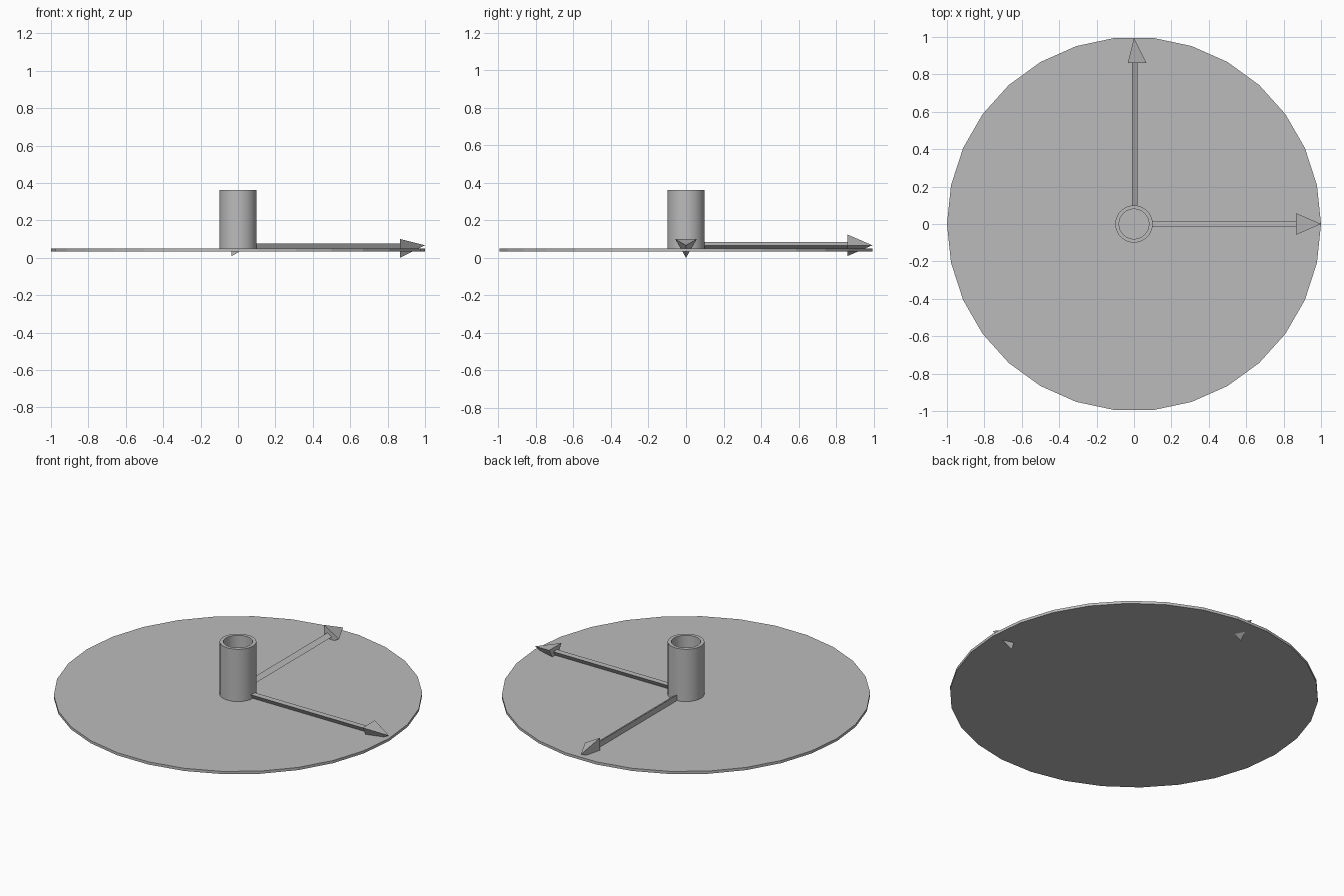
import bpy
import bmesh
from math import cos, sin, tau, radians
from mathutils import Vector

cube = bpy.data.objects.get("Cube")
if cube:
    bpy.data.objects.remove(cube, do_unlink=True)

grey = bpy.data.materials.new("plain_grey")
grey.use_nodes = True
colour = (0.5, 0.5, 0.5, 1)
grey.diffuse_color = colour
grey.node_tree.nodes["Principled BSDF"].inputs["Base Color"].default_value = colour


def loft(name, stations, sides, axis=(0, 0, 1), first=(1, 0, 0), origin=(0, 0, 0), closed=False):
    """Join rings of (distance, radius) along an axis; radius 0 makes a tip.
    The first corner of each ring points along 'first'. Closed joins last to first."""
    axis, first, origin = Vector(axis), Vector(first), Vector(origin)
    side = axis.cross(first)
    bm = bmesh.new()
    rings = []
    for dist, radius in stations:
        centre = origin + axis * dist
        count = sides if radius else 1
        rings.append([bm.verts.new(centre + radius * (first * cos(tau * i / sides)
                                                      + side * sin(tau * i / sides)))
                      for i in range(count)])
    pairs = list(zip(rings, rings[1:]))
    if closed:
        pairs.append((rings[-1], rings[0]))
    for a, b in pairs:
        for i in range(sides):
            j = (i + 1) % sides
            bm.faces.new((a[i], a[j], b[0]) if len(b) == 1 else (a[i], a[j], b[j], b[i]))
    if not closed:
        for ring in (rings[0], rings[-1]):
            if len(ring) > 1:
                bm.faces.new(ring)
    bmesh.ops.recalc_face_normals(bm, faces=bm.faces)
    mesh = bpy.data.meshes.new(name)
    bm.to_mesh(mesh)
    bm.free()
    mesh.materials.append(grey)
    obj = bpy.data.objects.new(name, mesh)
    bpy.context.collection.objects.link(obj)
    return obj


# Flat round base
DISC_TOP = 0.05
loft("base_disc", [(0.034, 1), (DISC_TOP, 1)], 30)

# Hollow centre post, smooth around with sharp rims
TUBE_TOP = 0.363
tube = loft("centre_tube", [(DISC_TOP, 0.1), (TUBE_TOP, 0.1), (TUBE_TOP, 0.08), (DISC_TOP, 0.08)],
            30, closed=True)
bpy.ops.object.select_all(action="DESELECT")
tube.select_set(True)
bpy.context.view_layer.objects.active = tube
bpy.ops.object.shade_smooth_by_angle(angle=radians(30))

# Two three-sided arrows lying on the disc
HEAD = 0.067
for label, axis, first, tip in (("left", (1, 0, 0), (0, 0, -1), 1.0),
                                ("back", (0, 1, 0), (1, 0, 0), 0.994)):
    origin = (0, 0, HEAD)
    loft(label + "_arrow_shaft", [(0.095, 0.02), (tip - 0.13, 0.02)], 3, axis, first, origin)
    loft(label + "_arrow_head", [(tip - 0.134, HEAD), (tip, 0)], 3, axis, first, origin)
